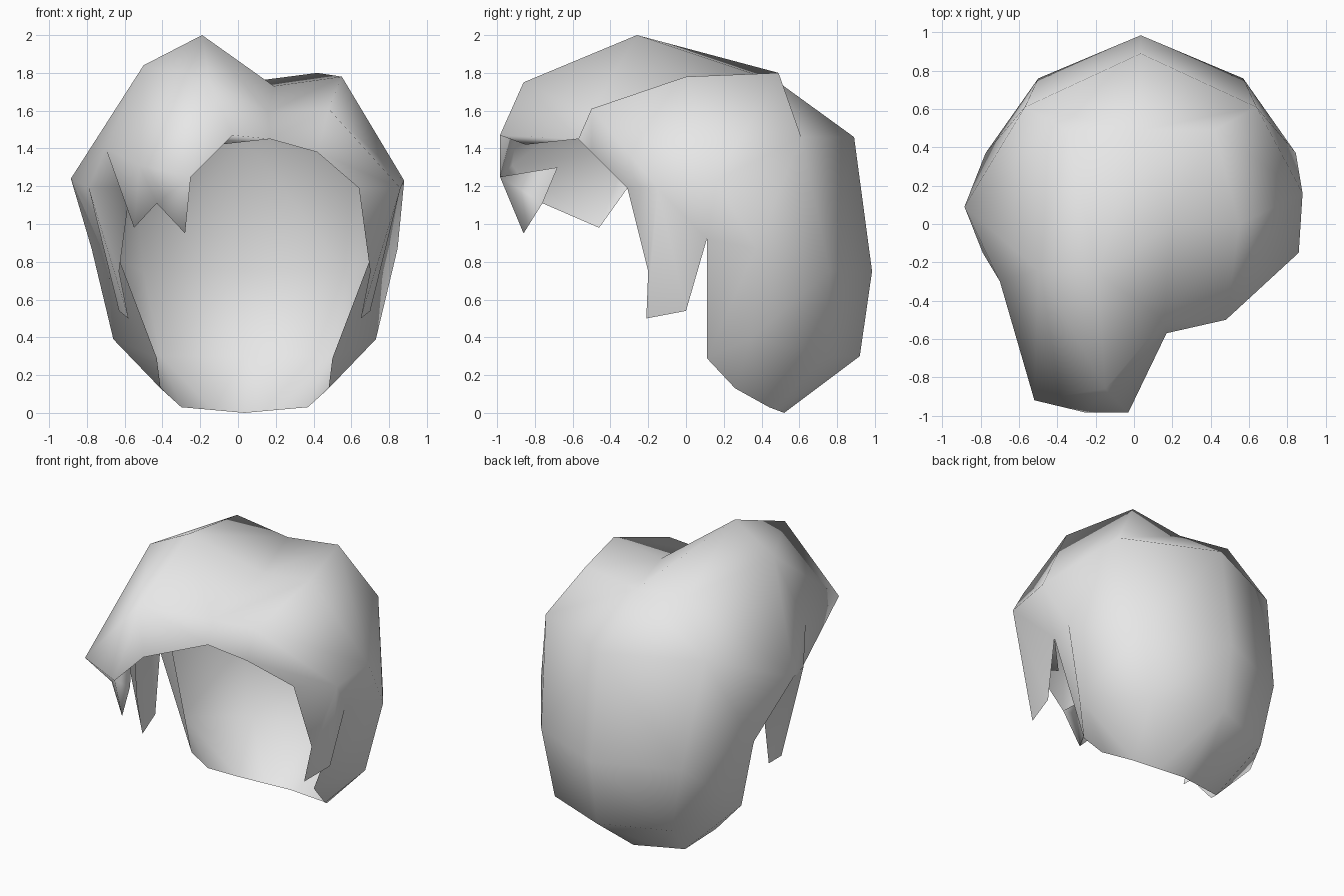
import bpy, bmesh

cube = bpy.data.objects.get("Cube")
if cube:
    bpy.data.objects.remove(cube, do_unlink=True)

CX = 0.035  # mirror plane of the cap

grey = bpy.data.materials.new("light_grey")
grey.use_nodes = True
grey.diffuse_color = (0.8, 0.8, 0.8, 1)
grey.node_tree.nodes["Principled BSDF"].inputs["Base Color"].default_value = (0.8, 0.8, 0.8, 1)

bm = bmesh.new()


def pts(*coords):
    return [bm.verts.new(c) for c in coords]


def mirror(coords):
    return [(2 * CX - x, y, z) for x, y, z in coords]


def face(*verts):
    bm.faces.new(verts)


def loft(a, b):
    for i in range(len(a) - 1):
        face(a[i], a[i + 1], b[i + 1], b[i])


# Vertical profiles, crown to nape
center = pts((CX, .49, 1.75), (CX, .89, 1.46), (CX, .985, .75), (CX, .92, .30), (CX, .52, 0))
back = [(.42, .49, 1.80), (.64, .61, 1.46), (.57, .76, .75), (.48, .74, .30), (.20, .48, .015)]
flank = [(.845, .37, .87), (.73, .34, .39), (.37, .44, .03)]
side = [(.55, 0, 1.78), (.88, .16, 1.23), (.74, .11, .92), (.50, .11, .29), (.48, .26, .13)]
# Side lock: ridge, temple, front, tip, rear tip
lock = [(.86, -.15, 1.19), (.64, -.31, 1.19), (.70, -.20, .75), (.65, -.21, .50), (.70, 0, .54)]


def half(flip):
    """Back, side and side lock of one half."""
    m = mirror if flip else list
    s = m(side)
    if flip:  # fuller side under the swept fringe
        s[0], s[1] = (-.50, -.24, 1.84), (-.885, .09, 1.24)
    b, f, s, k = pts(*m(back)), pts(*m(flank)), pts(*s), pts(*m(lock))
    loft(center, b)
    loft(b[2:], f)
    loft(f, s[2:])
    face(b[1], b[2], f[0])
    face(b[1], f[0], s[1])
    face(f[0], s[2], s[1])
    face(b[0], b[1], s[1])
    face(b[0], s[1], s[0])
    face(s[1], s[2], k[0])
    face(k[0], s[2], k[4])
    face(k[0], k[4], k[3], k[2])
    face(k[0], k[2], k[1])
    return b, s, k


b1, s1, k1 = half(False)
b2, s2, k2 = half(True)

# Valley beside the swept crest, shoulder and hairline of the short side
crest, = pts((-.19, -.26, 2.0))
valley_front, valley = pts((.16, -.50, 1.59), (.19, 0, 1.73))
shoulder, = pts((.48, -.50, 1.61))
line0, line1 = pts((.17, -.57, 1.45), (.42, -.50, 1.38))
face(valley, s1[0], b1[0])
face(valley, b1[0], center[0])
face(valley_front, shoulder, s1[0], valley)
face(line0, line1, shoulder, valley_front)
face(line1, k1[1], k1[0])
face(line1, k1[0], shoulder)
face(shoulder, k1[0], s1[1], s1[0])

# Crest
face(crest, valley, center[0])
face(crest, center[0], b2[0])
face(crest, b2[0], s2[0])
face(crest, valley_front, valley)

# Swept fringe with two pointed, folded-back locks
brow, = pts((-.15, -.86, 1.75))
e0, e1, e2, e3 = pts((-.03, -.985, 1.47), (-.25, -.985, 1.25), (-.52, -.92, 1.31), (-.70, -.30, 1.40))
tip1, notch, tip2 = pts((-.28, -.86, .95), (-.43, -.76, 1.11), (-.55, -.46, .98))
fold_low, fold_top, tuck = pts((-.29, -.76, 1.11), (-.33, -.68, 1.30), (-.10, -.85, 1.42))
face(crest, brow, valley_front)
face(brow, e0, line0, valley_front)
face(crest, s2[0], brow)
face(brow, e1, e0)
face(brow, e2, e1)
face(brow, s2[0], e2)
face(s2[0], e3, e2)
face(s2[0], s2[1], e3)
face(e1, e2, notch, tip1)
face(e2, e3, tip2, notch)
face(e1, tip1, fold_low, fold_top)
face(e0, tuck, line0)
face(e3, s2[1], k2[0])
face(e3, k2[0], k2[1])
face(e3, k2[1], tip2)

# Consistent outward normals
bmesh.ops.recalc_face_normals(bm, faces=bm.faces)
bm.normal_update()
if center[2].normal.y < 0:
    bmesh.ops.reverse_faces(bm, faces=bm.faces)
for f in bm.faces:
    f.smooth = True

mesh = bpy.data.meshes.new("hair_shell")
bm.to_mesh(mesh)
bm.free()
mesh.materials.append(grey)
hair = bpy.data.objects.new("hair_shell", mesh)
bpy.context.collection.objects.link(hair)
